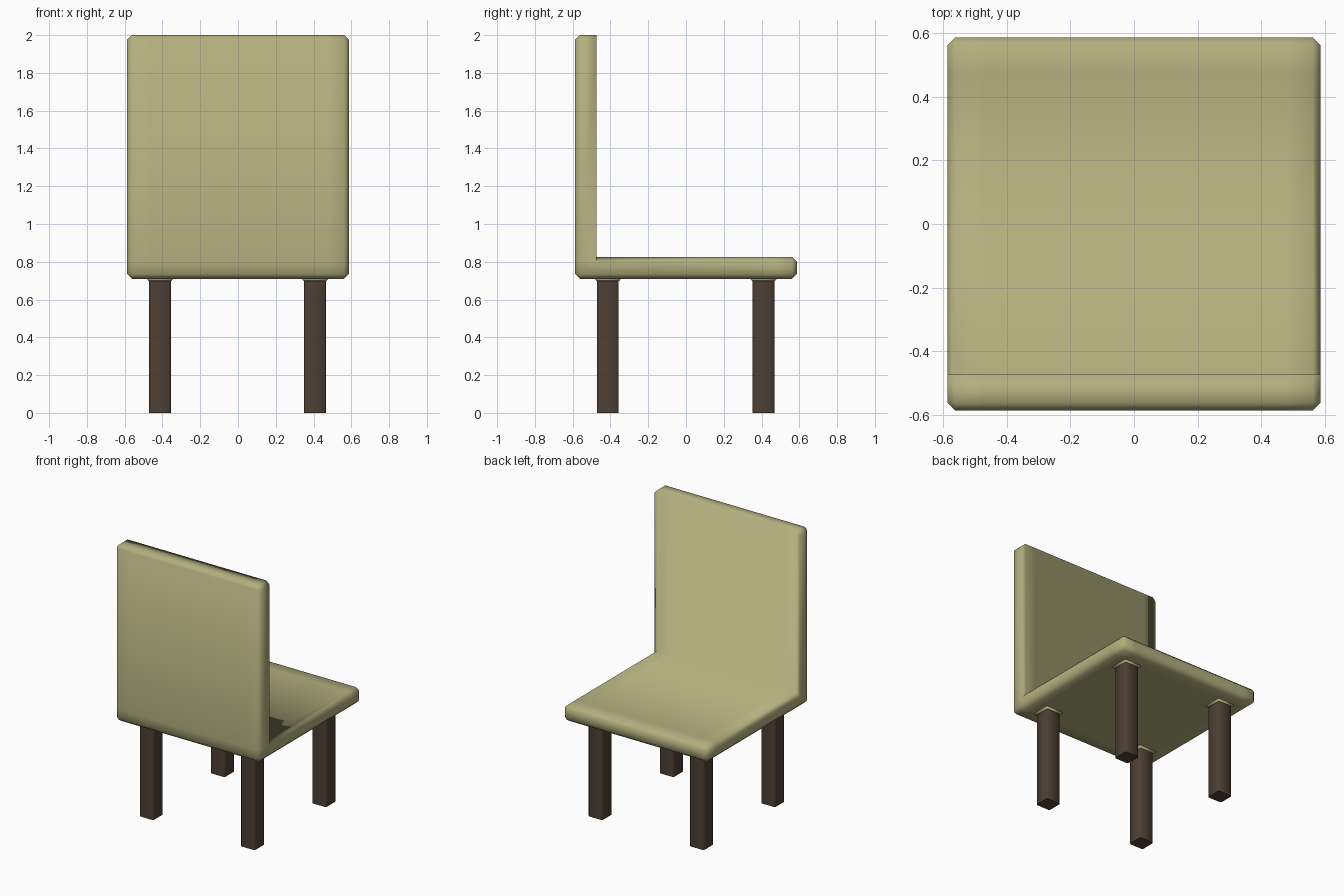
import bpy, bmesh
from mathutils import Vector, Matrix

if "Cube" in bpy.data.objects:
    bpy.data.objects.remove(bpy.data.objects["Cube"])

W = 0.587                     # half width of the seat
Z0, Z1, TOP = 0.71, 0.825, 2.0
CUT = 0.473                   # support loops / front plane of the backrest


def material(name, rgb):
    m = bpy.data.materials.new(name)
    m.diffuse_color = (*rgb, 1)
    m.use_nodes = True
    m.node_tree.nodes["Principled BSDF"].inputs["Base Color"].default_value = m.diffuse_color
    return m


cushion = material("olive_fabric", (0.45, 0.43, 0.21))
wood = material("dark_wood", (0.075, 0.05, 0.034))


def finish(bm, name, mat):
    bmesh.ops.recalc_face_normals(bm, faces=bm.faces[:])
    for f in bm.faces:
        f.smooth = True
    me = bpy.data.meshes.new(name)
    bm.to_mesh(me)
    bm.free()
    me.materials.append(mat)
    ob = bpy.data.objects.new(name, me)
    bpy.context.collection.objects.link(ob)
    return ob


def box(bm, center, size):
    mat = Matrix.Translation(center) @ Matrix.Diagonal((*size, 1))
    return bmesh.ops.create_cube(bm, size=1, matrix=mat)["verts"]


# Seat: chamfered slab with support loops
bm = bmesh.new()
box(bm, (0, 0, (Z0 + Z1) / 2), (2 * W, 2 * W, Z1 - Z0))
bmesh.ops.bevel(bm, geom=bm.edges[:], offset=0.025, segments=1,
                profile=0.5, affect='EDGES')
for axis in (0, 1):
    for s in (-CUT, CUT):
        p = Vector((0, 0, 0))
        p[axis] = s
        n = Vector((0, 0, 0))
        n[axis] = 1
        bmesh.ops.bisect_plane(bm, geom=bm.verts[:] + bm.edges[:] + bm.faces[:],
                               plane_co=p, plane_no=n)

# Backrest: raise the rear strip of the slab's top
bm.normal_update()
strip = [f for f in bm.faces
         if f.calc_center_median().y < -CUT and f.normal.z > 0.3]
ext = bmesh.ops.extrude_face_region(bm, geom=strip)["geom"]
bmesh.ops.translate(bm, vec=(0, 0, TOP - Z1),
                    verts=[g for g in ext if isinstance(g, bmesh.types.BMVert)])
bmesh.ops.delete(bm, geom=[f for f in strip if f.is_valid], context='FACES')
finish(bm, "seat_and_backrest", cushion)

# Four legs with small flared collars under the seat
for ly, yname in ((-0.414, "front"), (0.41, "back")):
    for lx, xname in ((-0.413, "left"), (0.408, "right")):
        bm = bmesh.new()
        box(bm, (lx, ly, 0.35), (0.115, 0.115, 0.70))
        upright = [e for e in bm.edges
                   if abs(e.verts[0].co.z - e.verts[1].co.z) > 0.1]
        bmesh.ops.bevel(bm, geom=upright, offset=0.008, segments=1,
                        profile=0.5, affect='EDGES')
        leg = finish(bm, f"{yname}_{xname}_leg", wood)
        leg.data.set_sharp_from_angle(angle=1.0)

        bm = bmesh.new()
        for v in box(bm, (lx, ly, 0.704), (0.117, 0.117, 0.014)):
            if v.co.z > 0.704:
                v.co.x = lx + (v.co.x - lx) * 1.22
                v.co.y = ly + (v.co.y - ly) * 1.22
        finish(bm, f"{yname}_{xname}_collar", cushion)
